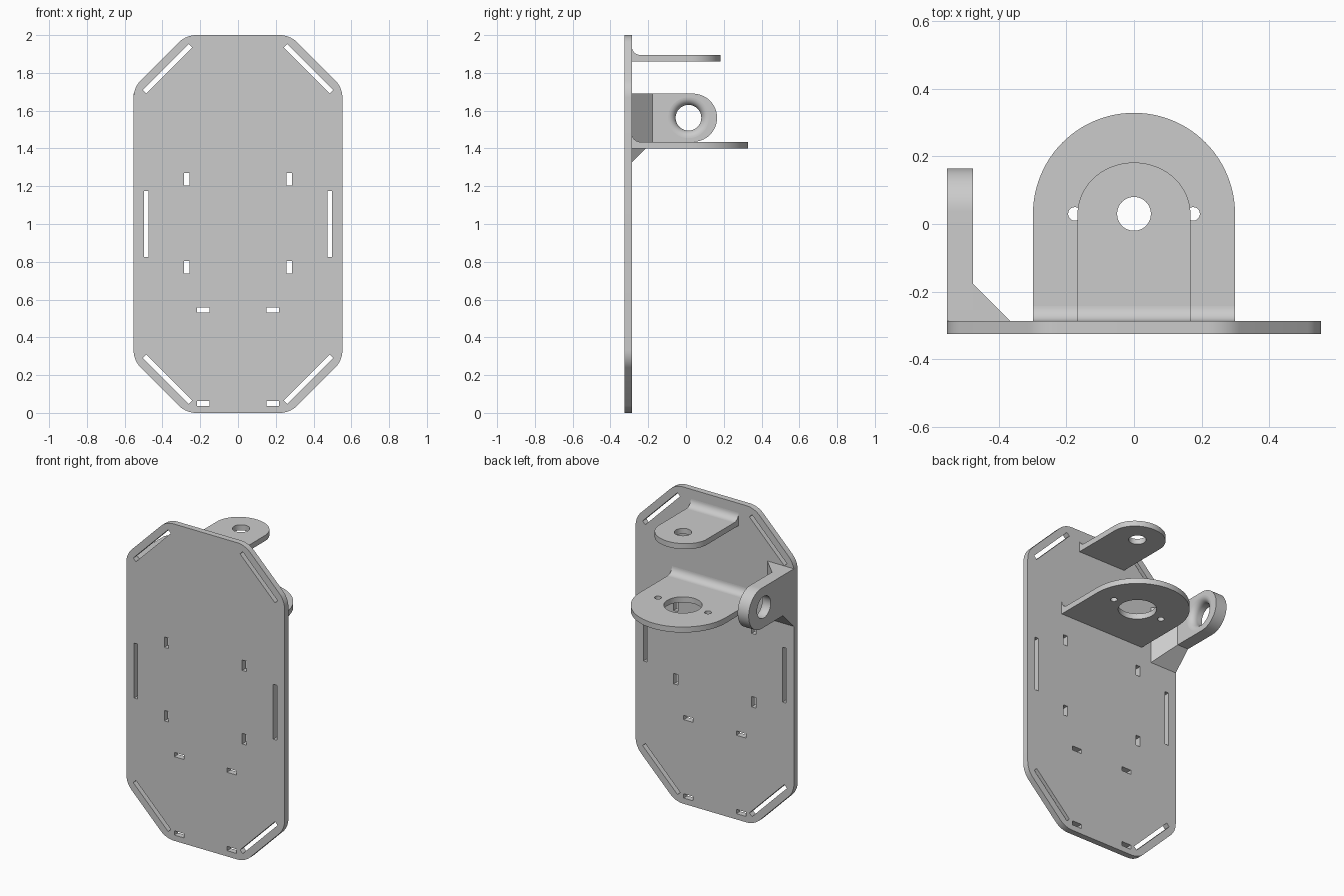
import bpy, bmesh
from math import sin, cos, pi, radians, tan
from mathutils import Vector

if "Cube" in bpy.data.objects:
    bpy.data.objects.remove(bpy.data.objects["Cube"])

grey = bpy.data.materials.new("light grey")
grey.use_nodes = True
COLOUR = (0.6, 0.6, 0.6, 1)
grey.diffuse_color = COLOUR
grey.node_tree.nodes["Principled BSDF"].inputs["Base Color"].default_value = COLOUR

BACK, FRONT = -0.287, -0.325     # faces of the base plate
SIDE, INNER = -0.553, -0.476     # faces of the side lug


def finish(name, bm):
    bmesh.ops.recalc_face_normals(bm, faces=bm.faces)
    mesh = bpy.data.meshes.new(name)
    bm.to_mesh(mesh)
    bm.free()
    mesh.materials.append(grey)
    obj = bpy.data.objects.new(name, mesh)
    bpy.context.collection.objects.link(obj)
    smooth(obj)
    return obj


def smooth(obj):
    bpy.ops.object.select_all(action="DESELECT")
    obj.select_set(True)
    bpy.context.view_layer.objects.active = obj
    bpy.ops.object.shade_smooth_by_angle(angle=radians(30))


def prism(name, loops, start, end, axis):
    """Outline plus holes, extruded along one axis from start to end."""
    def place(u, v, w):
        return {"x": (w, u, v), "y": (u, w, v), "z": (u, v, w)}[axis]
    bm = bmesh.new()
    for loop in loops:
        verts = [bm.verts.new(place(u, v, start)) for u, v in loop]
        for a, b in zip(verts, verts[1:] + verts[:1]):
            bm.edges.new((a, b))
    bmesh.ops.triangle_fill(bm, edges=bm.edges[:], use_beauty=True)
    new = bmesh.ops.extrude_face_region(bm, geom=bm.faces[:])["geom"]
    bmesh.ops.translate(bm, vec=place(0, 0, end - start),
                        verts=[g for g in new if isinstance(g, bmesh.types.BMVert)])
    return finish(name, bm)


def arc(cx, cy, rx, ry, a, b, n):
    return [(cx + rx * cos(a + (b - a) * i / n), cy + ry * sin(a + (b - a) * i / n))
            for i in range(n + 1)]


def circle(cx, cy, r, n=40):
    return arc(cx, cy, r, r, 0, 2 * pi, n)[:-1]


def slot(cx, cy, length, width, angle=0):
    c, s = cos(angle), sin(angle)
    return [(cx + c * i * length / 2 - s * j * width / 2,
             cy + s * i * length / 2 + c * j * width / 2)
            for i, j in ((-1, -1), (1, -1), (1, 1), (-1, 1))]


def rounded(corners, r):
    """Replace each 135 degree corner with a tangent arc."""
    out = []
    for i, p in enumerate(corners):
        p = Vector(p)
        a = (Vector(corners[i - 1]) - p).normalized()
        b = (Vector(corners[(i + 1) % len(corners)]) - p).normalized()
        centre = p + (a + b).normalized() * r / cos(pi / 8)
        begin = p + a * r * tan(pi / 8) - centre
        turn = pi / 4 / 8
        for k in range(9):
            c, s = cos(turn * k), sin(turn * k)
            out.append((centre.x + begin.x * c - begin.y * s,
                        centre.y + begin.x * s + begin.y * c))
    return out


# Base plate: octagon with rounded corners and strap slots
W, C = 0.553, 0.278
outline = rounded([(-W + C, 0), (W - C, 0), (W, C), (W, 2 - C),
                   (W - C, 2), (C - W, 2), (-W, 2 - C), (-W, C)], 0.13)
holes = []
for s in (-1, 1):
    holes.append(slot(s * 0.486, 1, 0.025, 0.347))
    holes.append(slot(s * 0.373, 1.822, 0.345, 0.026, -s * pi / 4))
    holes.append(slot(s * 0.373, 0.178, 0.345, 0.026, s * pi / 4))
    for z in (0.772, 1.236):
        holes.append(slot(s * 0.272, z, 0.03, 0.066))
    for z in (0.05, 0.545):
        holes.append(slot(s * 0.184, z, 0.066, 0.027))
prism("base_plate", [outline] + holes, FRONT, BACK, "y")


# Shelves: round-ended tabs with a concave fillet against the plate
def shelf(name, half, reach, low, high, cuts):
    edge = [(-half, BACK), (half, BACK)] + arc(0, 0.03, half, reach, 0, pi, 48)
    prism(name, [edge] + cuts, low, high, "z")
    r = 0.045
    curve = arc(BACK + r, high + r, r, r, pi, 1.5 * pi, 10)
    prism(name + "_fillet", [[(BACK, high)] + curve], -half, half, "x")


shelf("upper_shelf", 0.167, 0.152, 1.86, 1.895, [circle(0, 0.03, 0.05)])
shelf("lower_shelf", 0.299, 0.299, 1.4, 1.435,
      [circle(0, 0.03, 0.11)] + [circle(s * 0.175, 0.03, 0.02, 20) for s in (-1, 1)])

# Side lug with a rounded end
LOW, HIGH = 1.435, 1.69
MID, R = (LOW + HIGH) / 2, (HIGH - LOW) / 2
lug = prism("side_lug", [[(BACK, LOW)] + arc(0.037, MID, R, R, -pi / 2, pi / 2, 40)
                         + [(BACK, HIGH)]], SIDE, INNER, "x")

# Flared hole through the lug, turned as a cutter
hole, flare = 0.068, 0.04
profile = [(0, SIDE - 0.05), (hole, SIDE - 0.05)]
profile += [(hole + flare - flare * cos(a * pi / 16), INNER - flare + flare * sin(a * pi / 16))
            for a in range(9)]
profile += [(hole + flare, INNER + 0.05), (0, INNER + 0.05)]
bm = bmesh.new()
ring = [bm.verts.new((x, 0.013 + r, MID)) for r, x in profile]
edges = [bm.edges.new(pair) for pair in zip(ring, ring[1:])]
bmesh.ops.spin(bm, geom=ring + edges, cent=(0, 0.013, MID), axis=(1, 0, 0),
               angle=2 * pi, steps=48)
bmesh.ops.remove_doubles(bm, verts=bm.verts, dist=0.0001)
cutter = finish("hole_cutter", bm)
cutter.hide_render = True
cut = lug.modifiers.new("hole", "BOOLEAN")
cut.operation, cut.solver, cut.object = "DIFFERENCE", "EXACT", cutter
bpy.context.view_layer.objects.active = lug
bpy.ops.object.modifier_apply(modifier=cut.name)
bpy.data.objects.remove(cutter)
smooth(lug)

# Gusset at the lug root, its underside sloping down to the plate
bm = bmesh.new()
D = 0.109
foot = [(SIDE, BACK), (INNER + D, BACK), (INNER, BACK + D), (SIDE, BACK + D)]
top = [bm.verts.new((x, y, HIGH)) for x, y in foot]
bottom = [bm.verts.new((x, y, LOW - D + y - BACK)) for x, y in foot]
bm.faces.new(top)
bm.faces.new(bottom)
for i in range(4):
    j = (i + 1) % 4
    bm.faces.new((top[i], top[j], bottom[j], bottom[i]))
finish("lug_gusset", bm)
